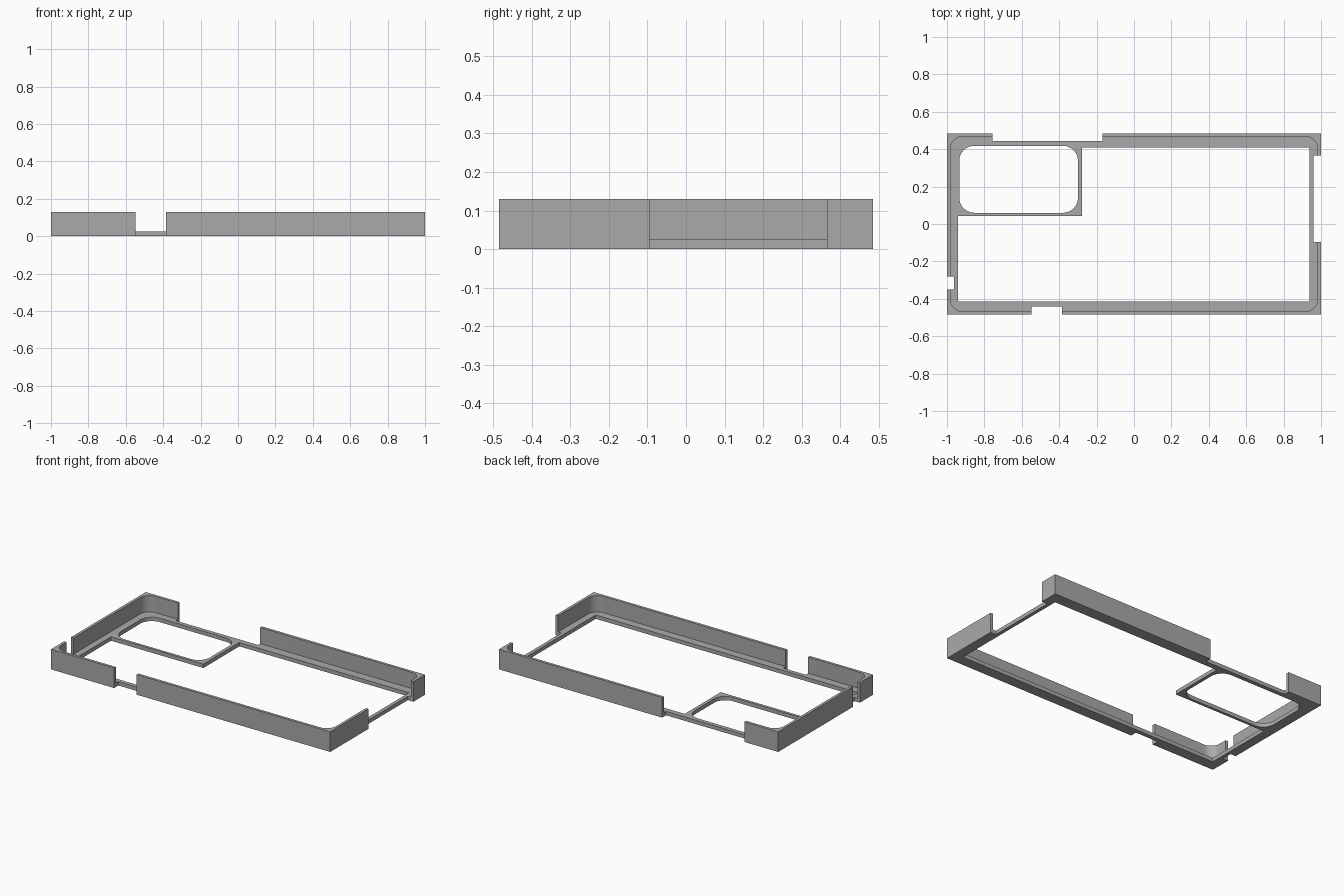
import bpy, bmesh, math

cube = bpy.data.objects.get("Cube")
if cube:
    bpy.data.objects.remove(cube, do_unlink=True)

HALF_Y = 0.485
HEIGHT = 0.13
FLOOR = 0.025

grey = bpy.data.materials.new("plain grey")
grey.use_nodes = True
grey.diffuse_color = (0.4, 0.4, 0.4, 1)
grey.node_tree.nodes["Principled BSDF"].inputs["Base Color"].default_value = (0.4, 0.4, 0.4, 1)


def rect(x0, x1, y0, y1, radius=0, steps=10):
    """Counter-clockwise rectangle outline, optionally with rounded corners."""
    if not radius:
        return [(x0, y0), (x1, y0), (x1, y1), (x0, y1)]
    r = radius
    centres = [(x1 - r, y1 - r), (x0 + r, y1 - r), (x0 + r, y0 + r), (x1 - r, y0 + r)]
    points = []
    for i, (cx, cy) in enumerate(centres):
        for k in range(steps + 1):
            a = math.pi / 2 * (i + k / steps)
            points.append((cx + r * math.cos(a), cy + r * math.sin(a)))
    return points


def prism(name, outline, z0, z1):
    """Extrude a flat outline from z0 to z1."""
    bm = bmesh.new()
    base = bm.faces.new([bm.verts.new((x, y, z0)) for x, y in outline])
    top = bmesh.ops.extrude_face_region(bm, geom=[base])["geom"]
    verts = [v for v in top if isinstance(v, bmesh.types.BMVert)]
    bmesh.ops.translate(bm, verts=verts, vec=(0, 0, z1 - z0))
    bmesh.ops.recalc_face_normals(bm, faces=bm.faces)
    mesh = bpy.data.meshes.new(name)
    bm.to_mesh(mesh)
    bm.free()
    mesh.materials.append(grey)
    obj = bpy.data.objects.new(name, mesh)
    bpy.context.collection.objects.link(obj)
    return obj


def cut(target, name, outline, z0=-0.1, z1=0.3):
    """Subtract a prism from the target and discard the cutter."""
    cutter = prism(name, outline, z0, z1)
    cutter.hide_render = True
    mod = target.modifiers.new(name, "BOOLEAN")
    mod.operation = "DIFFERENCE"
    mod.solver = "EXACT"
    mod.object = cutter
    bpy.context.view_layer.objects.active = target
    bpy.ops.object.modifier_apply(modifier=mod.name)
    bpy.data.objects.remove(cutter, do_unlink=True)


# Square-cornered outer shell
case = prism("phone_case", rect(-1, 1, -HALF_Y, HALF_Y), 0, HEIGHT)

# Rounded tray inside the walls
cut(case, "tray_cavity", rect(-0.982, 0.982, -0.467, 0.467, 0.065), z0=FLOOR)

# Large floor opening, stepping round the camera frame
cut(case, "floor_opening", [(-0.94, -0.415), (0.937, -0.415), (0.937, 0.41),
                            (-0.278, 0.41), (-0.278, 0.043), (-0.94, 0.043)])

# Rounded camera window
cut(case, "camera_window", rect(-0.934, -0.3, 0.06, 0.418, 0.08))

# Notches through the four walls
cut(case, "back_notch", rect(-0.757, -0.168, 0.445, 0.6))
cut(case, "front_notch", rect(-0.548, -0.386, -0.6, -0.442))
cut(case, "left_notch", rect(0.96, 1.1, -0.095, 0.366))
cut(case, "right_notch", rect(-1.1, -0.962, -0.35, -0.28))

# Smooth the rounded corners, keep the edges crisp
bpy.ops.object.select_all(action="DESELECT")
case.select_set(True)
bpy.context.view_layer.objects.active = case
bpy.ops.object.shade_smooth_by_angle(angle=math.radians(30))
